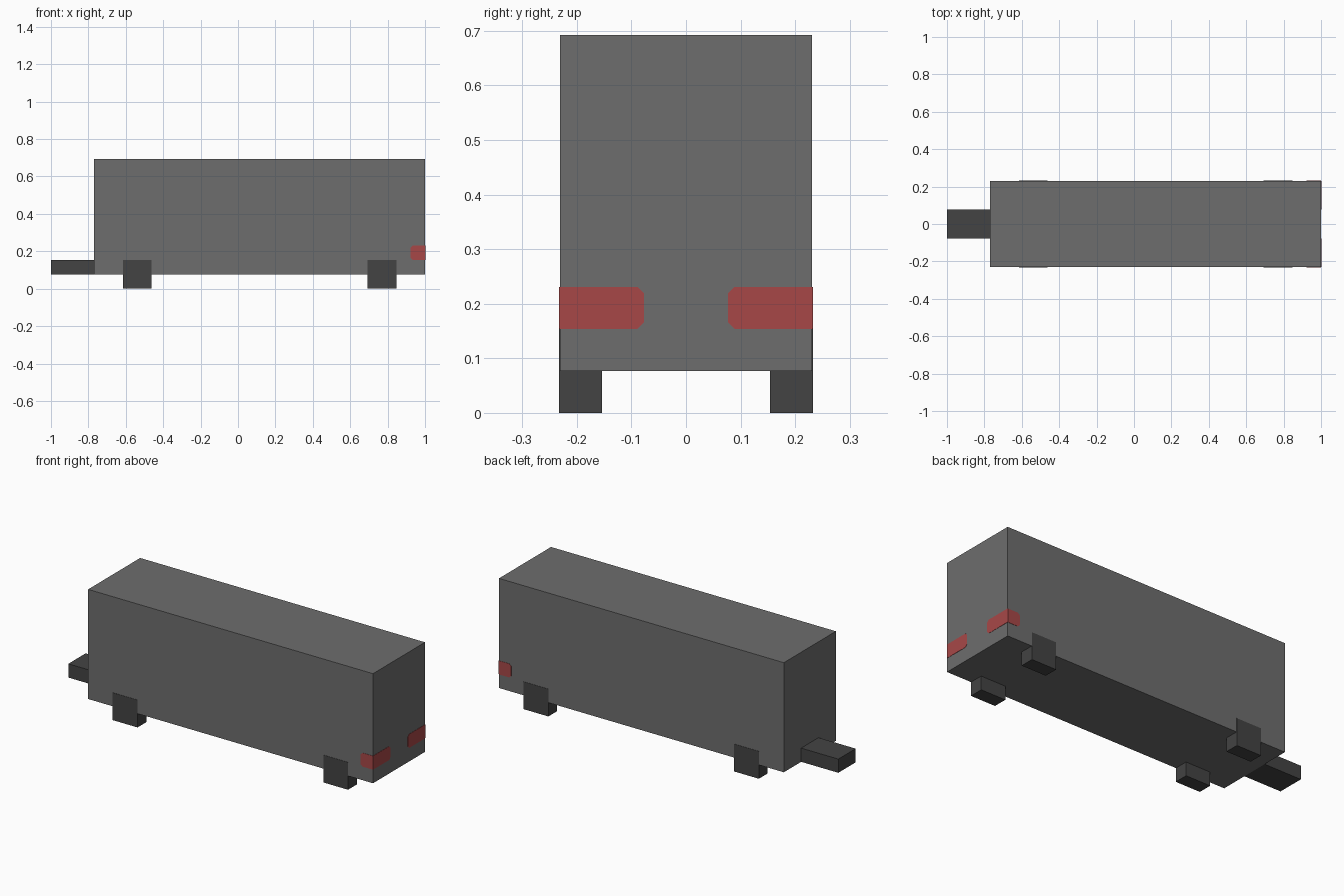
import bpy
import bmesh

if "Cube" in bpy.data.objects:
    bpy.data.objects.remove(bpy.data.objects["Cube"])

U = 1 / 13  # the model sits on a regular grid of this size


def material(name, rgb):
    m = bpy.data.materials.new(name)
    m.diffuse_color = (*rgb, 1)
    m.use_nodes = True
    m.node_tree.nodes["Principled BSDF"].inputs["Base Color"].default_value = m.diffuse_color
    return m


GREY = material("body grey", (0.155, 0.155, 0.155))
DARK = material("dark grey", (0.057, 0.057, 0.057))
RED = material("lamp red", (0.39, 0.064, 0.064))


def finish(name, bm, mat):
    bmesh.ops.recalc_face_normals(bm, faces=bm.faces)
    me = bpy.data.meshes.new(name)
    bm.to_mesh(me)
    bm.free()
    me.materials.append(mat)
    ob = bpy.data.objects.new(name, me)
    bpy.context.collection.objects.link(ob)
    return ob


def box(name, lo, hi, mat):
    bm = bmesh.new()
    bmesh.ops.create_cube(bm, size=1)
    for v in bm.verts:
        v.co = [l + (c + 0.5) * (h - l) for c, l, h in zip(v.co, lo, hi)]
    return finish(name, bm, mat)


def plate(name, outline, place, depth, mat):
    """Thin plate: a 2D outline placed in space and extruded along depth."""
    bm = bmesh.new()
    face = bm.faces.new([bm.verts.new(place(a, z)) for a, z in outline])
    new = bmesh.ops.extrude_face_region(bm, geom=[face])["geom"]
    bmesh.ops.translate(bm, vec=depth,
                        verts=[g for g in new if isinstance(g, bmesh.types.BMVert)])
    return finish(name, bm, mat)


def lamp_outline(length, cut=0.012):
    # starts at the body corner; the far end has clipped corners
    z0, z1 = 2 * U, 3 * U
    return [(0, z0), (length - cut, z0), (length, z0 + cut),
            (length, z1 - cut), (length - cut, z1), (0, z1)]


# Trailer body and drawbar
W = 3 * U
box("trailer_body", (-10 * U, -W, U), (1, W, 9 * U), GREY)
box("drawbar", (-1, -U, U), (-10 * U, U, 2 * U), DARK)

T = 0.0015  # how far plates and wheels stand proud of the body
for s, side in ((-1, "right"), (1, "left")):
    # Block wheels, flush with the body sides
    for x, end in ((-8 * U, "front"), (9 * U, "rear")):
        ya, yb = sorted((s * 2 * U, s * (W + T)))
        box(f"{end}_{side}_wheel", (x, ya, 0), (x + 2 * U, yb, 2 * U), DARK)
    # Tail lamps wrapping round the rear corners
    plate(f"rear_lamp_{side}", lamp_outline(2 * U),
          lambda a, z: (1 - T, s * (W - a), z), (2 * T, 0, 0), RED)
    plate(f"side_lamp_{side}", lamp_outline(U),
          lambda a, z: (1 - a, s * (W - T), z), (0, s * 2 * T, 0), RED)
